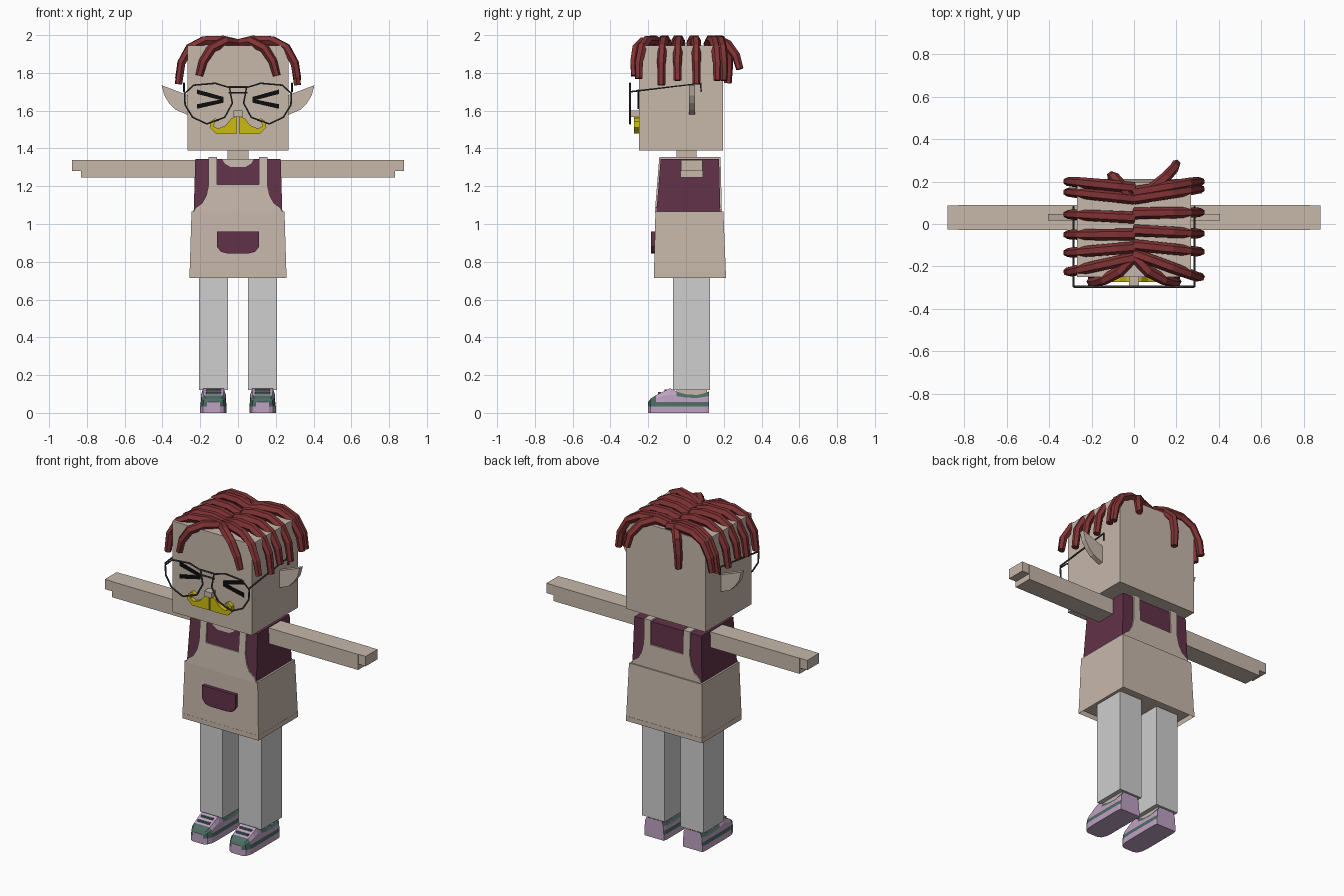
import bpy, bmesh

cube = bpy.data.objects.get("Cube")
if cube:
    bpy.data.objects.remove(cube, do_unlink=True)


def material(name, r, g, b):
    m = bpy.data.materials.new(name)
    m.use_nodes = True
    m.diffuse_color = (r, g, b, 1)
    m.node_tree.nodes["Principled BSDF"].inputs["Base Color"].default_value = (r, g, b, 1)
    return m


BEIGE = material("beige", .57, .48, .41)
GREY = material("trouser grey", .62, .62, .62)
MAROON = material("maroon", .12, .032, .065)
RED = material("hair red", .22, .033, .035)
WIRE = material("wire grey", .06, .06, .065)
BLACK = material("black", .004, .004, .004)
YELLOW = material("yellow", .6, .5, .005)
LILAC = material("lilac", .52, .36, .54)
GREEN = material("shoe green", .075, .15, .125)


def finish(name, bm, *mats):
    bmesh.ops.recalc_face_normals(bm, faces=bm.faces)
    mesh = bpy.data.meshes.new(name)
    bm.to_mesh(mesh)
    bm.free()
    for m in mats:
        mesh.materials.append(m)
    ob = bpy.data.objects.new(name, mesh)
    bpy.context.collection.objects.link(ob)
    return ob


def loft(bm, rings):
    """Skin matching rings of points and cap both ends."""
    rows = [[bm.verts.new(p) for p in ring] for ring in rings]
    n = len(rows[0])
    for a, b in zip(rows, rows[1:]):
        for i in range(n):
            j = (i + 1) % n
            bm.faces.new((a[i], a[j], b[j], b[i]))
    return [bm.faces.new(rows[0]), bm.faces.new(rows[-1])]


def rect(x0, x1, y0, y1, z):
    return [(x0, y0, z), (x1, y0, z), (x1, y1, z), (x0, y1, z)]


def box(name, mat, x, y, z, top_x=None, top_y=None, recess=0):
    bm = bmesh.new()
    caps = loft(bm, [rect(*x, *y, z[0]), rect(*(top_x or x), *(top_y or y), z[1])])
    if recess:
        bmesh.ops.inset_region(bm, faces=[caps[0]], thickness=.012)
        bmesh.ops.translate(bm, verts=caps[0].verts, vec=(0, 0, recess))
    return finish(name, bm, mat)


def plate(name, mat, outline, y_at, depth):
    """Extrude an x-z outline along y; y_at gives its face at each height."""
    bm = bmesh.new()
    loft(bm, [[(x, y_at(z), z) for x, z in outline],
              [(x, y_at(z) + depth, z) for x, z in outline]])
    return finish(name, bm, mat)


def mirrored(half):
    return half + [(-x, z) for x, z in reversed(half)]


def tubes(name, mat, paths, radius, taper=1, resolution=1):
    """Sweep round tubes along paths; a path is (points, closed)."""
    cu = bpy.data.curves.new(name, "CURVE")
    cu.dimensions = "3D"
    cu.bevel_depth = radius
    cu.bevel_resolution = resolution
    cu.use_fill_caps = True
    for pts, closed in paths:
        sp = cu.splines.new("POLY")
        sp.points.add(len(pts) - 1)
        sp.use_cyclic_u = closed
        sp.use_smooth = False
        for i, p in enumerate(pts):
            sp.points[i].co = (*p, 1)
            sp.points[i].radius = 1 - (1 - taper) * (i / (len(pts) - 1)) ** 2
    cu.materials.append(mat)
    ob = bpy.data.objects.new(name, cu)
    bpy.context.collection.objects.link(ob)
    bpy.ops.object.select_all(action="DESELECT")
    ob.select_set(True)
    bpy.context.view_layer.objects.active = ob
    bpy.ops.object.convert(target="MESH")


# Body
box("head", BEIGE, (-.268, .268), (-.25, .197), (1.39, 1.945))
box("neck", BEIGE, (-.055, .055), (-.05, .055), (1.32, 1.4))
box("shirt", MAROON, (-.235, .235), (-.158, .182), (1.05, 1.345), (-.226, .226), (-.134, .175))
box("apron_skirt", BEIGE, (-.257, .257), (-.17, .212), (.715, 1.065),
    (-.246, .246), (-.162, .198), recess=.03)


def front(z):
    return -.158 + .024 * (z - 1.05) / .295


def back(z):
    return .182 - .007 * (z - 1.05) / .295


# Apron bib with straps, front and back
bib = mirrored([(.238, 1.06), (.225, 1.085), (.19, 1.11), (.168, 1.15), (.155, 1.21),
                (.155, 1.355), (.11, 1.355), (.11, 1.208)])
plate("bib_front", BEIGE, bib, lambda z: front(z) - .008, .008)
plate("bib_back", BEIGE, bib, back, .008)
plate("neckline", BEIGE, mirrored([(.085, 1.345), (.07, 1.32), (.04, 1.302)]),
      lambda z: front(z) - .004, .004)
plate("pocket", MAROON, mirrored([(.112, .96), (.112, .88), (.09, .852), (.06, .845)]),
      lambda z: -.186, .03)

# Ears, arms, legs and shoes on both sides
stations = [(-.2, .035, .058), (-.188, .055, .075), (-.16, .067, .093), (-.12, .07, .113),
            (-.085, .07, .13), (-.05, .07, .113), (0, .07, .098), (.06, .07, .095),
            (.1, .07, .105), (.122, .066, .115)]
for side, s in (("right", -1), ("left", 1)):
    plate(side + "_ear", BEIGE, [(s * x, z) for x, z in (
        (.26, 1.68), (.405, 1.735), (.39, 1.68), (.365, 1.64), (.33, 1.605), (.26, 1.575))],
        lambda z: .017, .03)
    box(side + "_arm", BEIGE, sorted((s * .21, s * .83)), (-.028, .09), (1.245, 1.34))
    box(side + "_hand", BEIGE, sorted((s * .83, s * .88)), (-.026, .088), (1.28, 1.34))
    box(side + "_strap", BEIGE, sorted((s * .11, s * .155)), (-.136, .178), (1.34, 1.355))
    box(side + "_leg", GREY, sorted((s * .054, s * .207)), (-.07, .128), (.12, .76))
    box(side + "_ankle", BEIGE, sorted((s * .08, s * .18)), (-.05, .11), (.085, .125))
    bm = bmesh.new()
    rings = []
    for y, w, h in stations:
        mid = .06 + (h - .06) * .55 if h > .06 else h - .002
        half = [(w, 0), (w, .035), (w * .96, min(.058, mid - .002)), (w * .93, mid), (w * .78, h)]
        rings.append([(s * .13 + x, y, z) for x, z in mirrored(half)])
    loft(bm, rings)
    # Sole and panels are coloured by height and distance from the toe
    for f in bm.faces:
        c = f.calc_center_median()
        low = min(v.co.z for v in f.verts)
        stripe = .034 < low < .05
        toe = low > .03 and c.y < -.165
        collar = low > .07 and c.y > -.03 and abs(c.x - s * .13) > .03
        f.material_index = int(stripe or toe or collar)
    finish(side + "_shoe", bm, LILAC, GREEN)
    for y, z in ((-.14, .108), (-.108, .123)):
        box(side + "_shoe_lace", GREEN, (s * .13 - .04, s * .13 + .04),
            (y - .007, y + .007), (z - .02, z + .002))
    # Squinting eye
    for part, z0, z1 in (("upper", 1.7, 1.663), ("lower", 1.622, 1.652)):
        plate(side + "_eye_" + part, BLACK,
              [(s * .217, z0 - .012), (s * .217, z0 + .012), (s * .078, z1 + .01), (s * .078, z1 - .01)],
              lambda z: -.256, .008)
    # Half of the handlebar moustache
    plate(side + "_moustache", YELLOW, [(s * x, z) for x, z in (
        (.004, 1.57), (.035, 1.56), (.065, 1.522), (.105, 1.505), (.13, 1.518), (.122, 1.54),
        (.1, 1.547), (.122, 1.56), (.146, 1.542), (.15, 1.51), (.118, 1.48), (.004, 1.48))],
        lambda z: -.274, .026)

box("nose", BEIGE, (-.024, .024), (-.292, -.245), (1.567, 1.6))

# Glasses
lens = [(.283, 1.69), (.235, 1.735), (.12, 1.745), (.045, 1.722), (.03, 1.64),
        (.07, 1.565), (.165, 1.53), (.24, 1.565), (.28, 1.63)]
wires = [([(-.05, -.296, z), (.05, -.296, z)], False) for z in (1.725, 1.695)]
for s in (-1, 1):
    wires.append(([(s * x, -.296, z) for x, z in lens], True))
    wires.append(([(s * .285, -.296, 1.7), (s * .285, .078, 1.745), (s * .285, .08, 1.7)], False))
tubes("glasses", WIRE, wires, .005)

# Hair locks: rows falling to each side of a centre parting (root y, tip y, tip z)
rows = {-1: [(.17, .2, 1.77), (.12, .15, 1.75), (.03, .045, 1.74), (-.05, -.05, 1.76),
             (-.11, -.135, 1.74), (-.16, -.225, 1.74)],
        1: [(.15, .2, 1.76), (.12, .165, 1.76), (.05, .055, 1.74), (-.03, -.045, 1.76),
            (-.1, -.13, 1.735), (-.14, -.25, 1.77)]}
arch = [(0, 0), (.08, .02), (.18, .018), (.255, -.02), (.3, -.1)]
locks = []
for s, items in rows.items():
    for root, tip, end in items:
        pts = [(s * x, root + (tip - root) * x / .3, 1.953 + dz) for x, dz in arch]
        locks.append((pts + [(s * .315, tip, end)], False))
    # Fringe lock over the forehead
    locks.append(([(s * .01, -.16, 1.955), (s * .07, -.225, 1.965), (s * .14, -.262, 1.93),
                   (s * .185, -.274, 1.86), (s * .205, -.272, 1.785)], False))
# Locks hanging at the back
locks.append(([(-.02, .12, 1.955), (-.06, .18, 1.965), (-.095, .222, 1.92),
               (-.105, .226, 1.84), (-.105, .222, 1.745)], False))
locks.append(([(.02, .12, 1.955), (.09, .17, 1.972), (.15, .22, 1.95),
               (.19, .265, 1.89), (.2, .285, 1.82)], False))
tubes("hair_locks", RED, locks, .028, taper=.72)
